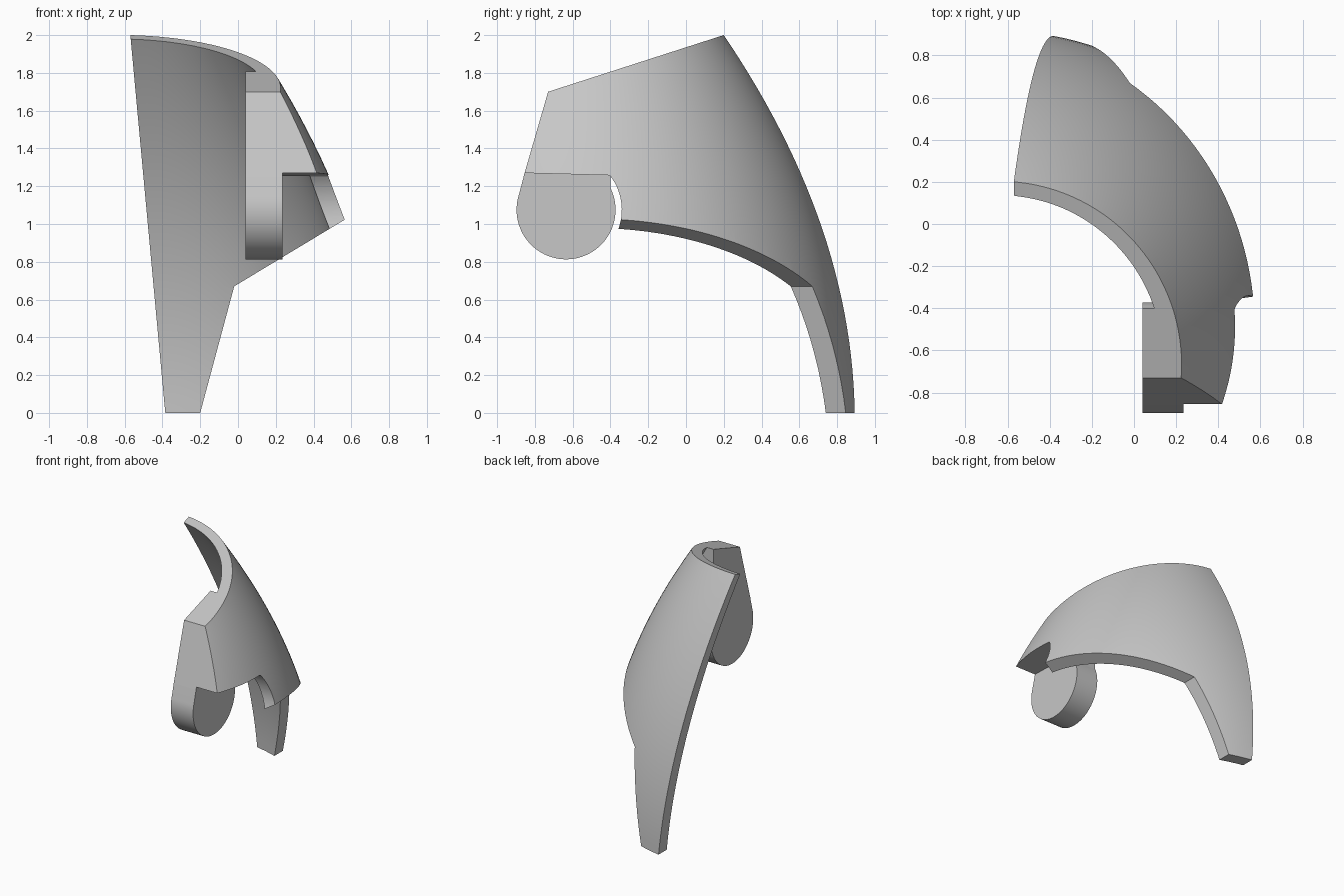
import bpy
import bmesh
import math
from mathutils import Vector

if "Cube" in bpy.data.objects:
    bpy.data.objects.remove(bpy.data.objects["Cube"], do_unlink=True)

grey = bpy.data.materials.new("plain_grey")
grey.use_nodes = True
grey.diffuse_color = (0.57, 0.57, 0.57, 1)
grey.node_tree.nodes["Principled BSDF"].inputs["Base Color"].default_value = grey.diffuse_color

AXIS = Vector((-0.64, -0.5, 0))      # vertical axis of the curved shell
PIVOT = Vector((0, -0.635, 1.075))   # centre of the lug hole
LUG_X = (0.04, 0.235)


def outer_radius(z):
    return 1.416 - 0.029 * z - 0.1636 * z * z


def finish(bm, name):
    bmesh.ops.recalc_face_normals(bm, faces=bm.faces)
    mesh = bpy.data.meshes.new(name)
    bm.to_mesh(mesh)
    bm.free()
    mesh.materials.append(grey)
    obj = bpy.data.objects.new(name, mesh)
    bpy.context.collection.objects.link(obj)
    return obj


def revolve(outer, inner, z_top, steps=28, start=-50, end=115, segments=66):
    """Solid sector between two radius functions, turned about AXIS."""
    heights = [z_top * i / steps for i in range(steps + 1)]
    profile = [(outer(z), z) for z in heights] + [(inner(z), z) for z in reversed(heights)]
    bm = bmesh.new()
    rings = []
    for s in range(segments + 1):
        a = math.radians(start + (end - start) * s / segments)
        d = Vector((math.cos(a), math.sin(a), 0))
        rings.append([bm.verts.new(AXIS + d * r + Vector((0, 0, z))) for r, z in profile])
    n = len(profile)
    for a, b in zip(rings, rings[1:]):
        for i in range(n):
            j = (i + 1) % n
            bm.faces.new((a[i], a[j], b[j], b[i]))
    bm.faces.new(rings[0])
    bm.faces.new(rings[-1])
    return bm


def slice_off(bm, point, normal):
    """Remove what lies on the normal's side of a plane and cap the cut."""
    bmesh.ops.bisect_plane(bm, geom=bm.verts[:] + bm.edges[:] + bm.faces[:], dist=1e-6,
                           plane_co=point, plane_no=normal, clear_outer=True)
    rim = [e for e in bm.edges if e.is_boundary]
    bmesh.ops.holes_fill(bm, edges=rim, sides=0)


def prism(name, outline, axis, low, high):
    """Extrude a 2D outline along x (points are y, z) or y (points are x, z)."""
    bm = bmesh.new()
    ends = []
    for t in (low, high):
        ends.append([bm.verts.new((t, u, v) if axis == "x" else (u, t, v)) for u, v in outline])
    for i in range(len(outline)):
        j = (i + 1) % len(outline)
        bm.faces.new((ends[0][i], ends[0][j], ends[1][j], ends[1][i]))
    bm.faces.new(ends[0])
    bm.faces.new(ends[1])
    return finish(bm, name)


def pivot_arc(radius, start, end, steps):
    angles = [math.radians(start + (end - start) * i / steps) for i in range(steps + 1)]
    return [(PIVOT.y + radius * math.cos(a), PIVOT.z + radius * math.sin(a)) for a in angles]


def cone_cutter(name, r1, r2, x1, x2):
    bm = bmesh.new()
    bmesh.ops.create_cone(bm, cap_ends=True, segments=64, radius1=r1, radius2=r2, depth=x2 - x1)
    for v in bm.verts:
        x, y, z = v.co
        v.co = ((x1 + x2) / 2 + z, PIVOT.y + x, PIVOT.z + y)
    return finish(bm, name)


def cut(obj, cutter):
    cutter.hide_render = True
    mod = obj.modifiers.new("cut", "BOOLEAN")
    mod.operation = "DIFFERENCE"
    mod.solver = "EXACT"
    mod.object = cutter
    bpy.context.view_layer.objects.active = obj
    bpy.ops.object.modifier_apply(modifier=mod.name)


# Planes shared by the shell and the mounting block
top_plane = ((0, 0.2, 2), (0, -0.3226, 1))
front_plane = ((0, -0.73, 1.7), (0, -1, 0.29))

# Curved shell, trimmed by the top, front and inner side planes
bm = revolve(outer_radius, lambda z: outer_radius(z) - 0.1 + 0.02 * (z / 2) ** 4, 2.1)
slice_off(bm, (-0.57, 0, 2), (-1, 0, -0.0925))
slice_off(bm, *top_plane)
slice_off(bm, *front_plane)
shell = finish(bm, "curved_shell")

# Solid block that ties the shell to the lug
bm = revolve(lambda z: outer_radius(z) - 0.04, lambda z: 0.2, 2.1)
for plane in (top_plane, front_plane, ((LUG_X[0], 0, 0), (-1, 0, 0)),
              ((0, -0.4, 0), (0, 1, 0)), ((0, 0, 1.25), (0, 0, -1))):
    slice_off(bm, *plane)
block = finish(bm, "mounting_block")

# Rounded lug with a countersunk hole
lug = prism("pivot_lug", [(-0.846, 1.3)] + pivot_arc(0.262, 164, 386, 64) + [(-0.4, 1.3)],
            "x", *LUG_X)

# Cutters: lower edge with leg side, lug clearance, hole and countersink
lower = prism("lower_cutter", [(-0.227, -0.1), (-0.02, 0.67), (1.2, 1.406), (1.2, -0.1)],
              "y", -2, 2)
clearance = prism("clearance_cutter",
                  [(-1.3, 1.282), (-0.41, 1.258)] + pivot_arc(0.295, 37, -90, 32) + [(-1.3, 0.78)],
                  "x", LUG_X[1], 1.3)
hole = cone_cutter("hole_cutter", 0.088, 0.088, -0.1, 0.4)
sink = cone_cutter("countersink_cutter", 0.082, 0.154, 0.125, 0.245)

cut(shell, lower)
cut(shell, clearance)
cut(block, clearance)
cut(lug, hole)
cut(lug, sink)
for cutter in (lower, clearance, hole, sink):
    bpy.data.objects.remove(cutter, do_unlink=True)

# Smooth the curved surfaces and keep the cut edges crisp
bpy.ops.object.select_all(action="DESELECT")
for obj in (shell, block, lug):
    obj.select_set(True)
bpy.context.view_layer.objects.active = shell
bpy.ops.object.shade_smooth_by_angle(angle=math.radians(25))
